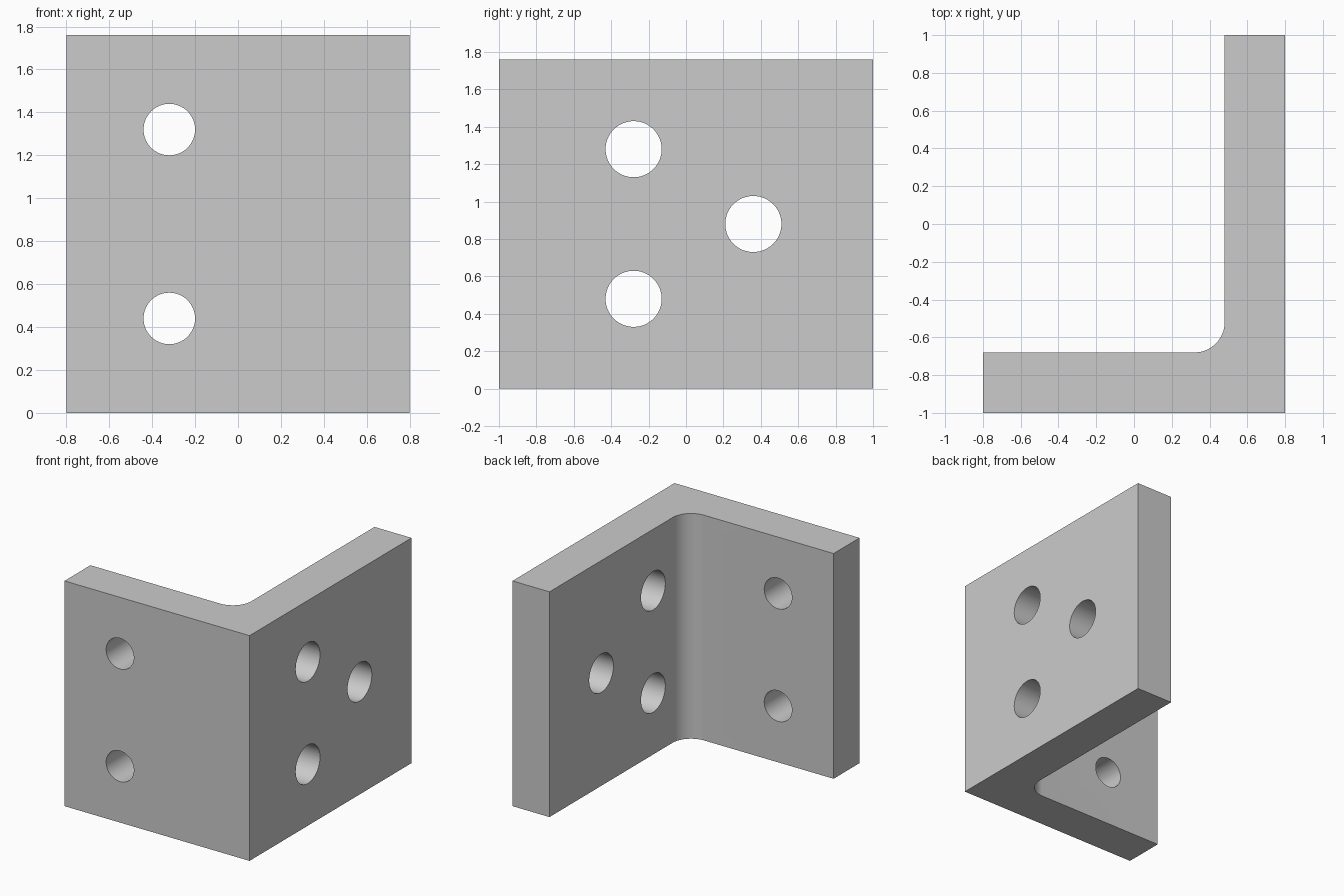
import bpy
import bmesh
from math import pi, sin, cos
from mathutils import Matrix, Vector

cube = bpy.data.objects.get("Cube")
if cube:
    bpy.data.objects.remove(cube, do_unlink=True)

HEIGHT = 1.76
FILLET = 0.16
INNER_X, INNER_Y = 0.48, -0.68

# Plain grey metal
grey = bpy.data.materials.new("grey_metal")
grey.use_nodes = True
colour = (0.6, 0.6, 0.6, 1)
grey.diffuse_color = colour
grey.node_tree.nodes["Principled BSDF"].inputs["Base Color"].default_value = colour


def make_object(name, bm):
    bmesh.ops.recalc_face_normals(bm, faces=bm.faces)
    mesh = bpy.data.meshes.new(name)
    bm.to_mesh(mesh)
    bm.free()
    mesh.materials.append(grey)
    obj = bpy.data.objects.new(name, mesh)
    bpy.context.collection.objects.link(obj)
    return obj


# L-shaped profile with a rounded inner corner, extruded upward
steps = 16
arc = [(INNER_X - FILLET + FILLET * cos(a), INNER_Y + FILLET + FILLET * sin(a))
       for a in (-pi / 2 * i / steps for i in range(steps + 1))]
profile = [(-0.8, -1), (0.8, -1), (0.8, 1), (INNER_X, 1)] + arc + [(-0.8, INNER_Y)]

bm = bmesh.new()
base = bm.faces.new([bm.verts.new((x, y, 0)) for x, y in profile])
top = bmesh.ops.extrude_face_region(bm, geom=[base])
bmesh.ops.translate(bm, vec=(0, 0, HEIGHT),
                    verts=[v for v in top["geom"] if isinstance(v, bmesh.types.BMVert)])
bracket = make_object("angle_bracket", bm)


# Bolt holes through both plates
def drill(centre, radius, axis):
    bm = bmesh.new()
    turn = Vector((0, 0, 1)).rotation_difference(Vector(axis)).to_matrix().to_4x4()
    bmesh.ops.create_cone(bm, cap_ends=True, segments=64, radius1=radius, radius2=radius,
                          depth=0.6, matrix=Matrix.Translation(centre) @ turn)
    cutter = make_object("hole_cutter", bm)
    cutter.hide_render = True
    mod = bracket.modifiers.new("hole", "BOOLEAN")
    mod.operation = "DIFFERENCE"
    mod.solver = "EXACT"
    mod.object = cutter
    bpy.ops.object.modifier_apply(modifier=mod.name)
    bpy.data.objects.remove(cutter, do_unlink=True)


bpy.ops.object.select_all(action="DESELECT")
bracket.select_set(True)
bpy.context.view_layer.objects.active = bracket

for z in (0.44, 1.32):
    drill((-0.32, -0.84, z), 0.12, (0, 1, 0))
for y, z in ((-0.28, 0.48), (-0.28, 1.28), (0.36, 0.88)):
    drill((0.64, y, z), 0.15, (1, 0, 0))

# Smooth the holes and inner corner, keep plate edges crisp
bpy.ops.object.shade_smooth_by_angle(angle=pi / 6)
